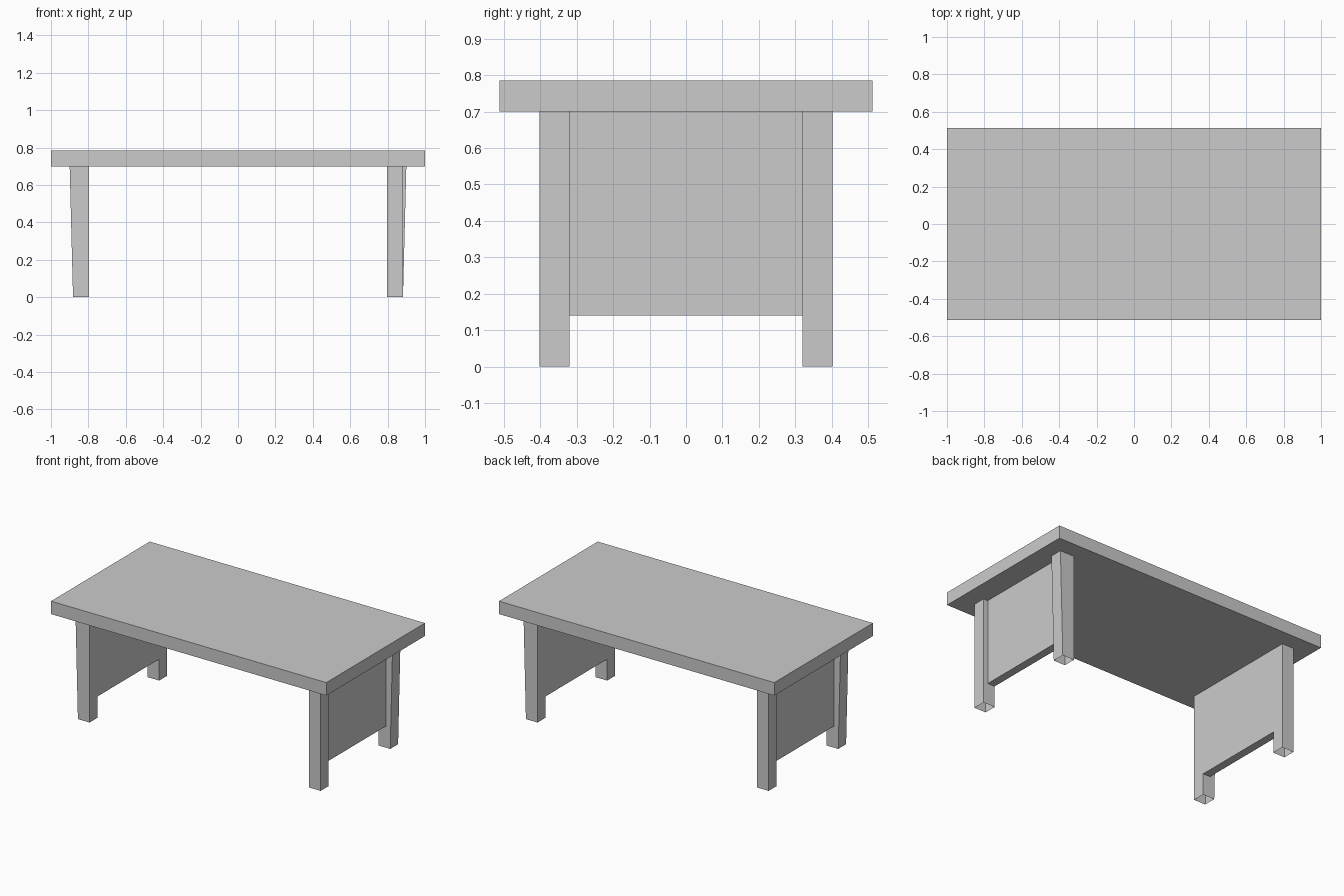
import bpy, math

if "Cube" in bpy.data.objects:
    bpy.data.objects.remove(bpy.data.objects["Cube"])


def box(name, x, y, z, top_x=None, drop=(), turn=0.0):
    """Box from ranges; top_x optionally widens the top, drop omits faces."""
    tx = top_x or x
    verts = []
    for h, (a, b) in zip(z, (x, tx)):
        verts += [(a, y[0], h), (b, y[0], h), (b, y[1], h), (a, y[1], h)]
    faces = {"bottom": (3, 2, 1, 0), "top": (4, 5, 6, 7),
             "front": (0, 1, 5, 4), "right": (1, 2, 6, 5),
             "back": (2, 3, 7, 6), "left": (3, 0, 4, 7)}
    mesh = bpy.data.meshes.new(name)
    mesh.from_pydata(verts, [], [f for k, f in faces.items() if k not in drop])
    obj = bpy.data.objects.new(name, mesh)
    obj.rotation_euler.z = turn
    bpy.context.collection.objects.link(obj)
    return obj


# Table top
box("table_top", (-1, 1), (-0.512, 0.512), (0.70, 0.785))

# Each end: straight leg, tapered leg and a panel flush with the inner side;
# the left end is the right end turned half way round
for side, turn in (("right", 0.0), ("left", math.pi)):
    open_ends = ("top", "bottom")
    box(side + "_straight_leg", (0.797, 0.882), (-0.402, -0.32), (0, 0.70),
        drop=open_ends, turn=turn)
    box(side + "_tapered_leg", (0.797, 0.882), (0.32, 0.402), (0, 0.70),
        top_x=(0.797, 0.90), drop=open_ends, turn=turn)
    box(side + "_end_panel", (0.797, 0.85), (-0.32, 0.32), (0.14, 0.70),
        drop=("top", "front", "back"), turn=turn)
